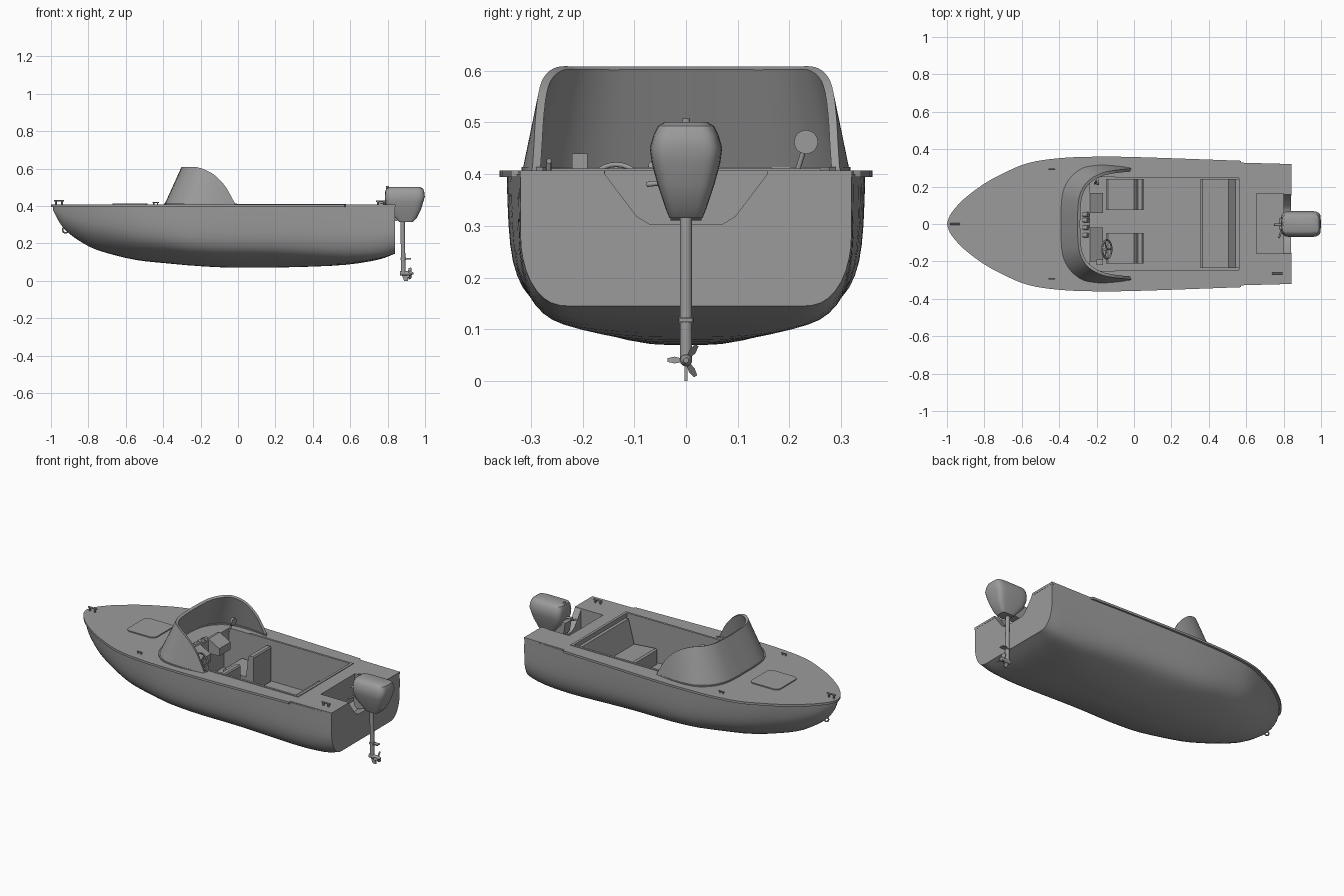
import bpy, bmesh, math
from mathutils import Vector as V, Euler

if "Cube" in bpy.data.objects:
    bpy.data.objects.remove(bpy.data.objects["Cube"])

grey = bpy.data.materials.new("dark_grey")
grey.diffuse_color = (.33, .33, .33, 1)
grey.use_nodes = True
grey.node_tree.nodes["Principled BSDF"].inputs["Base Color"].default_value = grey.diffuse_color


def shade(ob):
    bpy.ops.object.select_all(action='DESELECT')
    ob.select_set(True)
    bpy.context.view_layer.objects.active = ob
    bpy.ops.object.shade_smooth_by_angle(angle=math.radians(35))


def loft(name, rings, closed=True):
    bm = bmesh.new()
    rows = [[bm.verts.new(p) for p in r] for r in rings]
    n = len(rows[0])
    for a, b in zip(rows, rows[1:]):
        for i in range(n if closed else n - 1):
            j = (i + 1) % n
            bm.faces.new((a[i], a[j], b[j], b[i]))
    if closed:
        bm.faces.new(rows[0])
        bm.faces.new(rows[-1])
    bmesh.ops.recalc_face_normals(bm, faces=bm.faces)
    me = bpy.data.meshes.new(name)
    bm.to_mesh(me)
    bm.free()
    me.materials.append(grey)
    ob = bpy.data.objects.new(name, me)
    bpy.context.collection.objects.link(ob)
    shade(ob)
    return ob


def modify(ob, kind, **props):
    """Add a modifier, apply it and renew the sharp-edge shading."""
    bpy.context.view_layer.objects.active = ob
    m = ob.modifiers.new("mod", kind)
    for k, v in props.items():
        setattr(m, k, v)
    bpy.ops.object.modifier_apply(modifier=m.name)
    shade(ob)


def prism(name, pts, axis, lo, hi):
    """Extrude a 2D outline along an axis."""
    put = {'x': lambda p, d: (d, p[0], p[1]), 'y': lambda p, d: (p[0], d, p[1]),
           'z': lambda p, d: (p[0], p[1], d)}[axis]
    return loft(name, [[put(p, d) for p in pts] for d in (lo, hi)])


def box(name, x, y, z):
    return prism(name, [(x[0], y[0]), (x[1], y[0]), (x[1], y[1]), (x[0], y[1])], 'z', *z)


def rod(name, p, q, r, r2=None, n=14):
    p, q = V(p), V(q)
    rot = (q - p).to_track_quat('Z', 'Y')
    ring = lambda c, s: [c + rot @ V((s * math.cos(math.tau * i / n), s * math.sin(math.tau * i / n), 0)) for i in range(n)]
    return loft(name, [ring(p, r), ring(q, r if r2 is None else r2)])


def torus(name, loc, rot, R, r):
    bpy.ops.mesh.primitive_torus_add(location=loc, rotation=rot, major_radius=R, minor_radius=r,
                                     major_segments=28, minor_segments=8)
    bpy.context.object.name = name
    bpy.context.object.data.materials.append(grey)
    bpy.ops.object.shade_smooth()


def spline(pts, n):
    P = [V(p) for p in pts]
    P = [2 * P[0] - P[1]] + P + [2 * P[-1] - P[-2]]
    out = []
    for a, b, c, d in zip(P, P[1:], P[2:], P[3:]):
        for i in range(n):
            t = i / n
            out.append(.5 * (2 * b + (c - a) * t + (2 * a - 5 * b + 4 * c - d) * t * t + (3 * b - a - 3 * c + d) * t ** 3))
    return out + [P[-2]]


def mirror(half):
    """Half list starting on the centreline -> full list across y."""
    return [V((p[0], -p[1], p[2])) for p in reversed(half[1:])] + [V(p) for p in half]


# Hull: stations of (x, half width, keel height), with bow, middle and stern sections
stations = spline([(-.988, .012, .375), (-.95, .075, .305), (-.9, .125, .25), (-.8, .2, .185), (-.7, .255, .148),
                   (-.55, .315, .112), (-.4, .338, .095), (-.2, .346, .078), (0, .345, .07), (.3, .338, .073),
                   (.57, .328, .085), (.75, .323, .113), (.84, .32, .145)], 3)
fore = [(0, 0), (.2, .02), (.42, .09), (.61, .2), (.75, .32), (.85, .45), (.92, .6), (.97, .8), (1, 1)]
mid = [(0, 0), (.2, .005), (.45, .06), (.68, .15), (.82, .23), (.91, .33), (.965, .48), (.99, .7), (1, 1)]
aft = [(0, 0), (.3, 0), (.6, 0), (.76, .005), (.86, .06), (.94, .19), (.985, .36), (1, .55), (1, 1)]
fore, mid, aft = [spline([(*p, 0) for p in s], 2) for s in (fore, mid, aft)]
rings = []
for x, w, k in stations:
    t, u = max(0, (x - .1) / .74) ** 1.5, min(1, max(0, (-.25 - x) / .5))
    sec = [b.lerp(c, t).lerp(a, u) for a, b, c in zip(fore, mid, aft)]
    rings.append(mirror([V((x, w * s.x, k + (.4 - k) * s.y)) for s in sec]))
hull = loft("hull", rings)

# Deck plate with overhanging rim, stepping in near the stern
edge = spline([(-1, 0, 0), (-.985, .045, 0), (-.95, .092, 0), (-.9, .142, 0), (-.8, .216, 0), (-.7, .27, 0),
               (-.57, .325, 0), (-.4, .352, 0), (-.2, .36, 0), (0, .358, 0), (.3, .348, 0), (.57, .338, 0)], 3)
edge += [V((.575, .325, 0)), V((.841, .321, 0))]
deck = prism("deck", [p.xy for p in mirror(edge)], 'z', .394, .407)

# Cut the cockpit, motor well and transom notch
half = [(.07, .303), (.095, .318), (.157, .4), (.165, .6)]
notch = [(-y, z) for y, z in reversed(half)] + half
cutters = [box("cut_cockpit", (-.27, .57), (-.252, .252), (.165, .6)),
           box("cut_well", (.655, .80), (-.157, .162), (.25, .6)),
           prism("cut_notch", notch, 'x', .79, .9)]
for ob in (hull, deck):
    for c in cutters:
        modify(ob, 'BOOLEAN', operation='DIFFERENCE', solver='EXACT', object=c)
for c in cutters:
    bpy.data.objects.remove(c)

# Cockpit coaming and foredeck hatch
for s in (-1, 1):
    box("coaming_side", (-.1, .575), sorted((s * .247, s * .26)), (.385, .411))
box("coaming_rear", (.562, .577), (-.26, .26), (.385, .411))
corner = []
for i, (cx, cy) in enumerate([(-.51, .07), (-.645, .07), (-.645, -.07), (-.51, -.07)]):
    for j in range(5):
        a = math.radians(90 * i + 22.5 * j)
        corner.append((cx + .027 * math.cos(a), cy + .027 * math.sin(a)))
prism("hatch", corner, 'z', .4, .413)

# Wraparound windshield with base flange
base = [(-.385, 0, .405), (-.385, .08, .405), (-.375, .17, .405), (-.34, .24, .405), (-.28, .29, .405),
        (-.215, .306, .405), (-.15, .308, .405), (-.09, .303, .405), (-.05, .297, .405), (-.018, .291, .405)]
top = [(-.295, 0, .605), (-.293, .08, .605), (-.284, .15, .605), (-.256, .207, .605), (-.215, .243, .604),
       (-.165, .266, .587), (-.118, .277, .557), (-.072, .283, .508), (-.042, .286, .457), (-.018, .289, .412)]
base, top = mirror(spline(base, 4)), mirror(spline(top, 4))
shield = loft("windshield", [base, top], closed=False)
modify(shield, 'SOLIDIFY', thickness=.016, offset=0)
flange = loft("windshield_flange", [[V((p.x - .01, p.y * 1.03, .41)) for p in base],
                                    [V((p.x + .012, p.y * .95, .41)) for p in base]], closed=False)
modify(flange, 'SOLIDIFY', thickness=.007, offset=0)

# Seats and rear bench
seat = [(-.15, .25), (-.14, .257), (0, .245), (.015, .37), (.022, .377), (.044, .377), (.05, .37), (.05, .17), (-.15, .17)]
for y0, y1 in ((.075, .24), (-.212, -.047)):
    prism("seat", seat, 'y', y0, y1)
prism("rear_bench", [(.355, .25), (.365, .257), (.505, .245), (.543, .385), (.566, .385), (.566, .165), (.355, .165)],
      'y', -.235, .24)

# Dashboard, gauges, steering wheel and throttle
box("dash_bar", (-.272, -.235), (-.252, .252), (.32, .407))
for y0, y1 in ((.06, .165), (-.2, -.02)):
    prism("dash_panel", [(-.25, .412), (-.235, .414), (-.165, .375), (-.165, .33), (-.25, .33)], 'y', y0, y1)
for y in (-.06, -.02, .02, .05):
    rod("gauge", (-.27, y, .40), (-.245, y, .416), .013)
wheel = V((-.145, -.135, .375))
tilt = Euler((0, math.radians(60), 0))
torus("steering_wheel", wheel, tilt, .05, .005)
rod("steering_column", wheel + tilt.to_matrix() @ V((0, 0, -.05)), wheel, .007)
for a in (90, 210, 330):
    a = math.radians(a)
    rod("wheel_spoke", wheel, wheel + tilt.to_matrix() @ V((.05 * math.sin(a), .05 * math.cos(a), 0)), .004, n=8)
box("throttle_box", (-.2, -.165), (-.22, -.19), (.37, .44))

# Round mirror on the windshield
rod("mirror_disc", (-.2, .232, .462), (-.188, .232, .462), .023, n=24)
rod("mirror_stem", (-.2, .232, .46), (-.21, .215, .405), .005)


# Cleats and bow eye
def cleat(x, y, size, z):
    for s in (-1, 1):
        rod("cleat_post", (x + s * size * .3, y, .404), (x + s * size * .3, y, z), size * .1, n=10)
    rod("cleat_bar", (x - size / 2, y, z), (x + size / 2, y, z), size * .09, n=10)


for c in ((-.957, 0, .056, .428), (-.44, .295, .034, .419), (-.44, -.295, .034, .419), (.765, -.265, .056, .425)):
    cleat(*c)
torus("bow_eye", (-.922, 0, .272), (math.pi / 2, 0, 0), .016, .004)

# Outboard motor cowl
cowl = []
for z, x0, x1, hw in ((.315, .86, .935, .032), (.335, .84, .955, .04), (.38, .80, .978, .055), (.42, .787, .99, .066),
                      (.45, .786, .999, .07), (.475, .787, .996, .063), (.493, .792, .99, .054), (.501, .805, .975, .04)):
    r = []
    for i in range(32):
        c, s = math.cos(math.tau * i / 32), math.sin(math.tau * i / 32)
        q = lambda v: math.copysign(abs(v) ** .4, v)
        r.append(((x0 + x1) / 2 + (x1 - x0) / 2 * q(c), hw * q(s), z))
    cowl.append(r)
loft("motor_cowl", cowl)
rod("cowl_knob", (.8, 0, .49), (.8, 0, .507), .008)

# Motor leg, bracket, gearcase and propeller
rod("motor_leg", (.880, 0, .33), (.884, 0, .04), .012)
rod("leg_collar", (.883, 0, .112), (.883, 0, .124), .015)
box("cavitation_plate", (.87, .925), (-.013, .013), (.115, .121))
rod("gearcase", (.866, 0, .04), (.925, 0, .04), .012)
rod("prop_hub", (.925, 0, .04), (.938, 0, .04), .011, .005)
prism("skeg", [(.872, .04), (.905, .04), (.91, .0), (.888, .0)], 'y', -.003, .003)
for a in (180, 55, -58):
    a = math.radians(a)
    d, side = V((0, math.cos(a), math.sin(a))), V((.8, -.6 * math.sin(a), .6 * math.cos(a)))
    out = [(.006, -.005), (.022, -.012), (.036, -.007), (.036, .005), (.022, .01), (.006, .005)]
    loft("prop_blade", [[V((.92 + k, 0, .04)) + d * r + side * w for r, w in out] for k in (-.0015, .0015)])
prism("motor_bracket", [(.775, .395), (.79, .405), (.86, .38), (.87, .325), (.80, .31), (.785, .33)], 'y', -.03, .03)
rod("clamp_handle", (.79, -.03, .385), (.775, -.075, .38), .005)
rod("tiller", (.75, -.005, .42), (.83, -.005, .41), .007)
